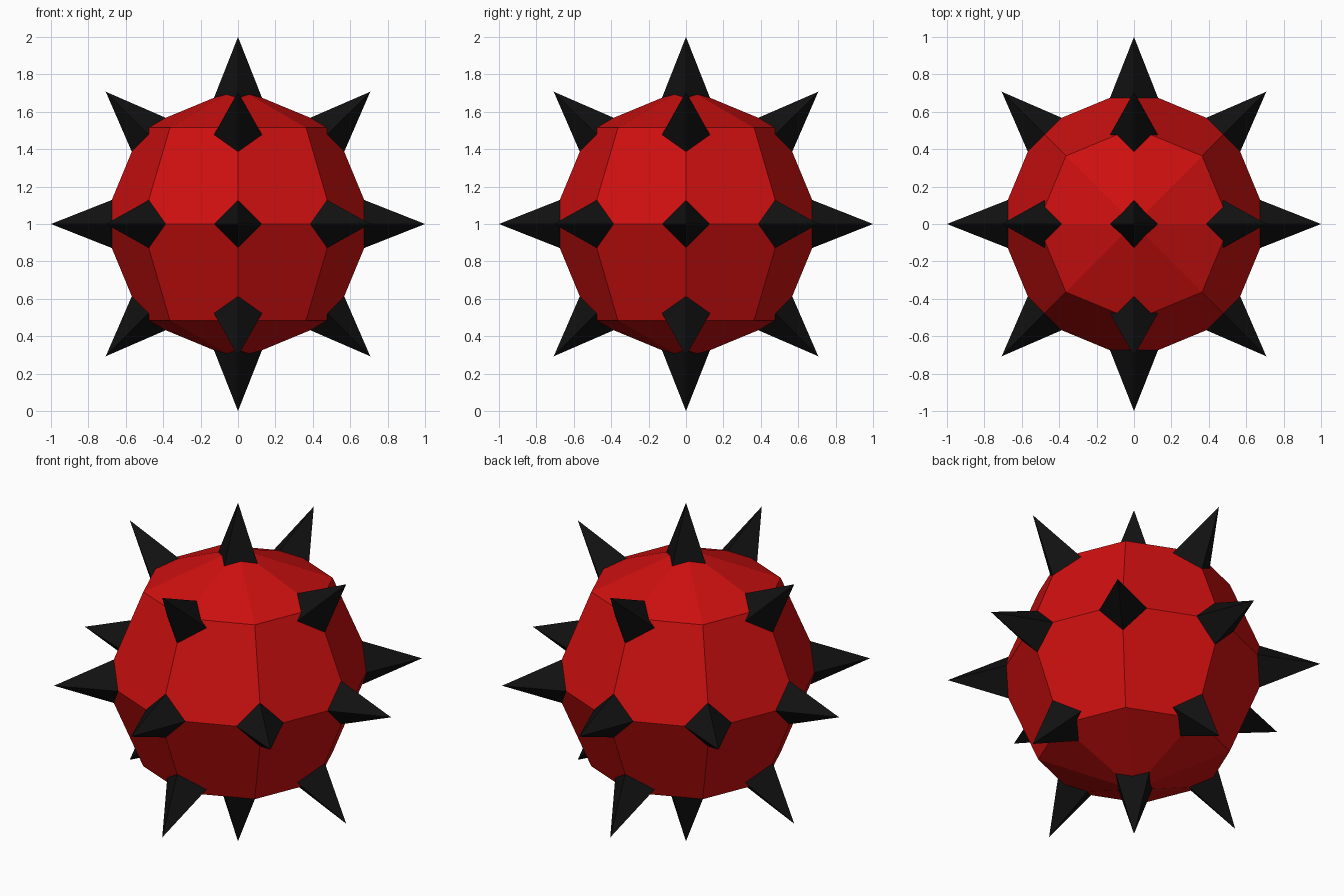
import bpy, math
from mathutils import Vector, Matrix

if "Cube" in bpy.data.objects:
    bpy.data.objects.remove(bpy.data.objects["Cube"])

CENTRE = Vector((0, 0, 1))
BODY_R = 0.728
SPIKE_R, SPIKE_BASE, SPIKE_TIP = 0.131, 0.668, 1.0


def material(name, rgb):
    m = bpy.data.materials.new(name)
    m.diffuse_color = (*rgb, 1)
    m.use_nodes = True
    m.node_tree.nodes["Principled BSDF"].inputs["Base Color"].default_value = m.diffuse_color
    return m


red = material("red", (0.62, 0.005, 0.005))
black = material("black", (0.0055, 0.0055, 0.0055))

# Ball: faceted sphere with eight sides and four bands
bpy.ops.mesh.primitive_uv_sphere_add(segments=8, ring_count=4, radius=BODY_R, location=CENTRE)
ball = bpy.context.object
ball.name = "ball"
ball.data.materials.append(red)


# Spike: four-sided pyramid pointing outwards, one corner on the horizontal tangent
def spike(name, azimuth, elevation):
    a, e = math.radians(azimuth), math.radians(elevation)
    out = Vector((math.cos(e) * math.cos(a), math.cos(e) * math.sin(a), math.sin(e)))
    side = Vector((-math.sin(a), math.cos(a), 0))
    up = out.cross(side)
    height = SPIKE_TIP - SPIKE_BASE
    bpy.ops.mesh.primitive_cone_add(vertices=4, radius1=SPIKE_R, radius2=0, depth=height)
    ob = bpy.context.object
    ob.name = name
    ob.data.materials.append(black)
    rot = Matrix((side, up, out)).transposed().to_4x4()
    ob.matrix_world = Matrix.Translation(CENTRE + out * (SPIKE_BASE + height / 2)) @ rot


# Spikes round the equator
for i in range(8):
    spike(f"equator_spike_{i + 1}", i * 45, 0)

# Spikes on the upper and lower bands, then the poles
for label, sign in (("upper", 1), ("lower", -1)):
    for i in range(4):
        spike(f"{label}_spike_{i + 1}", i * 90, sign * 45)
    spike(f"{label}_pole_spike", 0, sign * 90)
